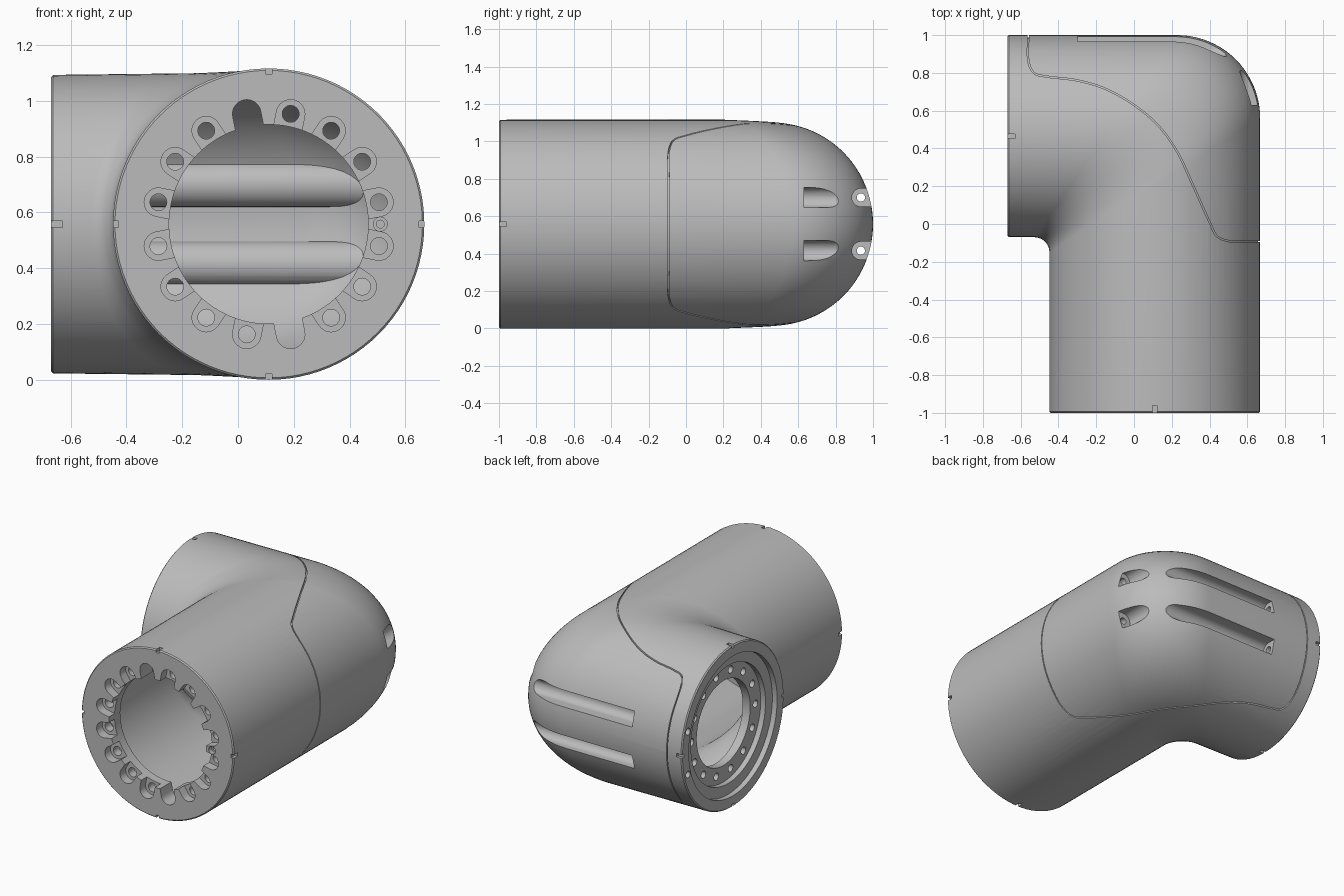
import bpy, bmesh, math
from mathutils import Vector

if "Cube" in bpy.data.objects:
    bpy.data.objects.remove(bpy.data.objects["Cube"])

X, Y, Z = Vector((1, 0, 0)), Vector((0, 1, 0)), Vector((0, 0, 1))
AX, AY, AZ = 0.11, 0.465, 0.558        # axes of the long and the short arm
RA, RB = 0.558, 0.535                  # radii of the long and the short arm
END_A, END_B = -1.0, -0.67

grey = bpy.data.materials.new("satin_grey")
grey.use_nodes = True
grey.diffuse_color = (0.5, 0.5, 0.5, 1)
grey.node_tree.nodes["Principled BSDF"].inputs["Base Color"].default_value = (0.5, 0.5, 0.5, 1)


def finish(bm, name):
    bmesh.ops.recalc_face_normals(bm, faces=bm.faces)
    mesh = bpy.data.meshes.new(name)
    bm.to_mesh(mesh)
    bm.free()
    mesh.materials.append(grey)
    obj = bpy.data.objects.new(name, mesh)
    bpy.context.collection.objects.link(obj)
    return obj


def ellipse(inner, outer, half_z, count=96):
    """Ring spanning two plan points, with a given half height."""
    mid, half = (inner + outer) / 2, (outer - inner) / 2
    steps = [2 * math.pi * i / count for i in range(count)]
    return [mid + half * math.cos(a) + Z * half_z * math.sin(a) for a in steps]


def elbow(name, inset, end_a, end_b, chamfer=0.0):
    """Bent tube solid, lofted through slanted ellipses round the corner."""
    ra, rb = RA - inset, RB - inset
    rings = []

    def ring_a(y, r):
        rings.append(ellipse(Vector((AX - r, y, AZ)), Vector((AX + r, y, AZ)), r))

    def ring_b(x, r):
        rings.append(ellipse(Vector((x, AY - r, AZ)), Vector((x, AY + r, AZ)), r))

    if chamfer:
        ring_a(end_a, ra - chamfer)
    ring_a(end_a + chamfer, ra)
    steps = 20
    for i in range(steps + 1):
        f = i / steps
        d = Vector((math.cos(f * math.pi / 2), math.sin(f * math.pi / 2), 0))
        inner = Vector((-0.528, -0.15, AZ)) + d * (0.08 + inset)
        outer = Vector((0.228, 0.56, AZ)) + d * (0.44 - inset)
        rings.append(ellipse(inner, outer, ra + (rb + 0.006 - ra) * f))
    ring_b(end_b + chamfer, rb)
    if chamfer:
        ring_b(end_b, rb - chamfer)

    bm = bmesh.new()
    loops = [[bm.verts.new(p) for p in ring] for ring in rings]
    for a, b in zip(loops, loops[1:]):
        for i in range(len(a)):
            j = (i + 1) % len(a)
            bm.faces.new((a[i], a[j], b[j], b[i]))
    bm.faces.new(loops[0])
    bm.faces.new(loops[-1])
    return finish(bm, name)


def circle(centre, u, v, r, count=32):
    steps = [2 * math.pi * i / count for i in range(count)]
    return [centre + u * r * math.cos(a) + v * r * math.sin(a) for a in steps]


def slot(centre, out, side, r, reach, count=16):
    """Half round profile with an open mouth in direction out."""
    steps = [math.pi * (i / count - 0.5) for i in range(count + 1)]
    arc = [centre - out * r * math.cos(a) + side * r * math.sin(a) for a in steps]
    return arc + [centre + out * reach + side * r, centre + out * reach - side * r]


def prisms(name, *pairs):
    """One object of extruded outlines, each given as (points, vector)."""
    bm = bmesh.new()
    for pts, vec in pairs:
        a = [bm.verts.new(p) for p in pts]
        b = [bm.verts.new(p + vec) for p in pts]
        bm.faces.new(a)
        bm.faces.new(b)
        for i in range(len(a)):
            j = (i + 1) % len(a)
            bm.faces.new((a[i], a[j], b[j], b[i]))
    return finish(bm, name)


def cut(target, cutter):
    mod = target.modifiers.new("cut", "BOOLEAN")
    mod.operation, mod.solver, mod.object = "DIFFERENCE", "EXACT", cutter
    bpy.context.view_layer.objects.active = target
    bpy.ops.object.modifier_apply(modifier=mod.name)
    bpy.data.objects.remove(cutter)


def box(centre, u, v, hu, hv):
    return [centre + u * hu * a + v * hv * b for a, b in ((-1, -1), (1, -1), (1, 1), (-1, 1))]


housing = elbow("elbow_housing", 0, END_A, END_B, 0.007)

# Hollow inside, keeping thick ribs behind the screw channels
cavity = elbow("cavity", 0.05, -0.88, -0.545)
heights = (AZ - 0.142, AZ + 0.142)
for z in heights:
    cut(cavity, prisms("rib", (circle(Vector((-0.7, 0.935, z)), Y, Z, 0.08), X * 1.5)))
    cut(cavity, prisms("rib", (circle(Vector((0.61, 0.5, z)), X, Z, 0.08), Y * 0.6)))
cut(housing, cavity)

# Screw channels and their screw holes on the outer bend
for z in heights:
    back, side = Vector((-0.3, 0.935, z)), Vector((0.615, 0.63, z))
    cut(housing, prisms("channel", (slot(back, Y, Z, 0.048, 0.2), X * 1.1)))
    cut(housing, prisms("channel", (slot(side, X, Z, 0.054, 0.2), Y * 0.5)))
    cut(housing, prisms("hole", (circle(back - X * 0.5, Y, Z, 0.022), X * 0.55)))
    cut(housing, prisms("hole", (circle(side - Y * 0.08, X, Z, 0.022), Y * 0.1)))

# Front flange: bore, scalloped counterbores and bolt holes
front = Vector((AX, END_A - 0.05, AZ))
cut(housing, prisms("bore", (circle(front, X, Z, 0.357, 96), Y * 0.3)))
scallops, holes = [], []
for k in range(16):
    a = math.pi * (2 * k + 1) / 16
    d, s = X * math.cos(a) + Z * math.sin(a), Z * math.cos(a) - X * math.sin(a)
    p = front + d * 0.403
    is_open = k in (4, 12)
    scallops.append((slot(p, -d, s, 0.051, 0.08), Y * (0.3 if is_open else 0.11)))
    if not is_open:
        holes.append((circle(p, X, Z, 0.03), Y * 0.3))
cut(housing, prisms("scallops", *scallops))
cut(housing, prisms("bolt_holes", *holes))
pin = front + X * 0.4
cut(housing, prisms("pin_recess", (circle(pin, X, Z, 0.025), Y * 0.08)))
cut(housing, prisms("pin_hole", (circle(pin, X, Z, 0.014), Y * 0.11)))

# Short arm end: stepped recess, opening and bolt circle
end = Vector((END_B - 0.05, AY, AZ))
for r, depth in ((0.462, 0.035), (0.39, 0.07), (0.28, 0.2)):
    cut(housing, prisms("step", (circle(end, Y, Z, r, 96), X * (0.05 + depth))))
ring = [(circle(end + Y * 0.335 * math.cos(a) + Z * 0.335 * math.sin(a), Y, Z, 0.024, 20), X * 0.2)
        for a in [2 * math.pi * k / 14 for k in range(14)]]
cut(housing, prisms("bolt_circle", *ring))

# Alignment notches on both rims
notches = []
for u, v in ((X, Z), (Z, X)):
    for sign in (-1, 1):
        c = Vector((AX, END_A - 0.02, AZ)) + u * sign * RA
        notches.append((box(c, u, v, 0.02, 0.012), Y * 0.06))
for u, v in ((Y, Z), (Z, Y)):
    for sign in (-1, 1):
        c = Vector((END_B - 0.02, AY, AZ)) + u * sign * RB
        notches.append((box(c, u, v, 0.02, 0.012), X * 0.06))
cut(housing, prisms("notches", *notches))

# Shallow seam around the outer cover
keys = [(-0.56, 1.2), (-0.56, 1.0), (-0.56, 0.87), (-0.53, 0.8), (-0.46, 0.78), (-0.3, 0.76),
        (-0.15, 0.715), (0.0, 0.63), (0.13, 0.52), (0.23, 0.38), (0.31, 0.21), (0.4, 0.01),
        (0.44, -0.065), (0.51, -0.092), (0.6, -0.093), (0.8, -0.093)]
keys = [Vector((x, y, -0.1)) for x, y in keys]
path = []
for i in range(1, len(keys) - 2):
    p0, p1, p2, p3 = keys[i - 1:i + 3]
    for t in [j / 6 for j in range(6)]:
        path.append(p1 + ((p2 - p0) * t + (2 * p0 - 5 * p1 + 4 * p2 - p3) * t * t
                          + (3 * p1 - p0 - 3 * p2 + p3) * t ** 3) / 2)
path = [keys[0]] + path + [keys[-2], keys[-1]]
left, right = [], []
for i, p in enumerate(path):
    along = (path[min(i + 1, len(path) - 1)] - path[max(i - 1, 0)]).normalized()
    across = Z.cross(along) * 0.0035
    left.append(p + across)
    right.append(p - across)
seam = prisms("seam", (left + right[::-1], Z * 1.4))
cut(seam, elbow("seam_floor", 0.012, -0.99, -0.66))
cut(housing, seam)

# Smooth shading with crisp edges
bpy.ops.object.select_all(action="DESELECT")
housing.select_set(True)
bpy.context.view_layer.objects.active = housing
bpy.ops.object.shade_smooth_by_angle(angle=math.radians(30))
